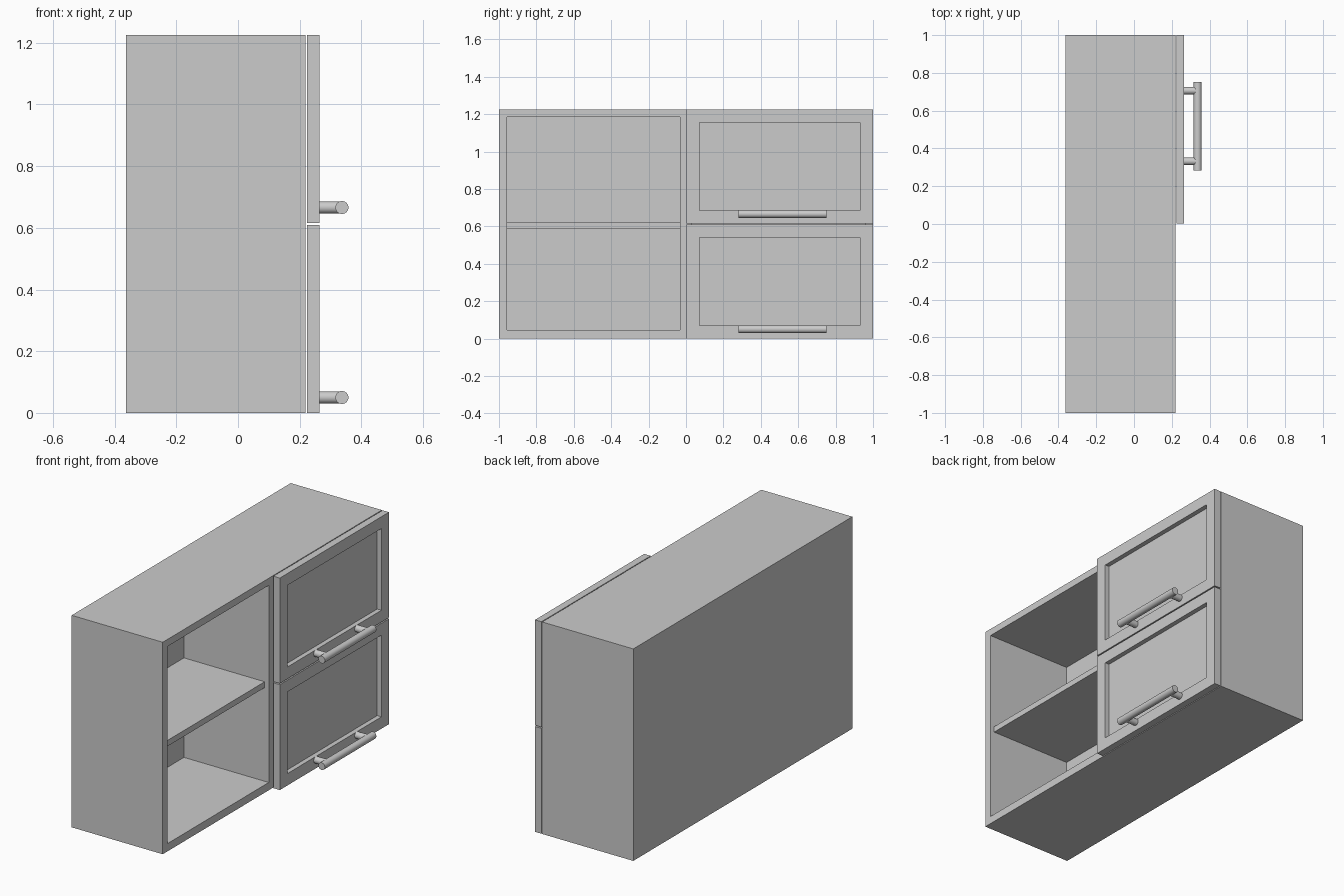
import bpy, bmesh, math
from mathutils import Matrix, Vector

if "Cube" in bpy.data.objects:
    bpy.data.objects.remove(bpy.data.objects["Cube"])

HEIGHT = 1.225
BACK, FRONT = -0.363, 0.219


def add_object(name, bm):
    bmesh.ops.recalc_face_normals(bm, faces=bm.faces)
    mesh = bpy.data.meshes.new(name)
    bm.to_mesh(mesh)
    bm.free()
    ob = bpy.data.objects.new(name, mesh)
    bpy.context.collection.objects.link(ob)
    return ob


def box_bmesh(x, y, z):
    bm = bmesh.new()
    size = [b - a for a, b in (x, y, z)]
    centre = Vector([(a + b) / 2 for a, b in (x, y, z)])
    bmesh.ops.create_cube(
        bm, size=1, matrix=Matrix.Translation(centre) @ Matrix.Diagonal((*size, 1)))
    return bm


def box(name, x, y, z):
    return add_object(name, box_bmesh(x, y, z))


def rod(name, start, end, radius):
    start, end = Vector(start), Vector(end)
    axis = end - start
    turn = axis.to_track_quat('Z', 'Y').to_matrix().to_4x4()
    bm = bmesh.new()
    bmesh.ops.create_cone(
        bm, cap_ends=True, segments=32, radius1=radius, radius2=radius,
        depth=axis.length, matrix=Matrix.Translation((start + end) / 2) @ turn)
    ob = add_object(name, bm)
    bpy.ops.object.select_all(action='DESELECT')
    ob.select_set(True)
    bpy.context.view_layer.objects.active = ob
    bpy.ops.object.shade_smooth_by_angle(angle=math.radians(40))
    return ob


# Carcass: one block with a compartment hollowed out on each side of the divider
carcass = box("carcass", (BACK, FRONT), (-1, 1), (0, HEIGHT))
compartments = {"open": (-0.957, -0.032), "closed": (0.032, 0.957)}
for side, y in compartments.items():
    cutter = box(side + "_compartment_cutter", (-0.323, 0.3), y, (0.045, 1.184))
    cutter.hide_render = True
    cutter.hide_set(True)
    cutter.display_type = 'WIRE'
    cut = carcass.modifiers.new(side + "_compartment", 'BOOLEAN')
    cut.operation = 'DIFFERENCE'
    cut.solver = 'EXACT'
    cut.object = cutter
    # Shelf, set slightly back from the front edge
    box(side + "_shelf", (-0.323, 0.193), y, (0.586, 0.62))

# Two flap doors with recessed panels and bar handles
DOOR_BACK, DOOR_FRONT = 0.224, 0.265
for level, z0 in (("lower", 0.0), ("upper", 0.616)):
    bm = box_bmesh((DOOR_BACK, DOOR_FRONT), (0.003, 1), (z0, z0 + 0.609))
    bm.normal_update()
    face = max(bm.faces, key=lambda f: f.calc_center_median().x)
    bmesh.ops.inset_region(bm, faces=[face], thickness=0.097)
    panel = bmesh.ops.extrude_discrete_faces(bm, faces=[face])["faces"][0]
    bmesh.ops.translate(bm, verts=panel.verts, vec=(-0.027, 0, 0))
    add_object(level + "_door", bm)

    zh = z0 + 0.05
    rod(level + "_handle_bar", (0.337, 0.282, zh), (0.337, 0.752, zh), 0.021)
    for i, y in enumerate((0.332, 0.706)):
        rod(f"{level}_handle_post_{i + 1}", (DOOR_FRONT - 0.002, y, zh),
            (0.337, y, zh), 0.0195)
